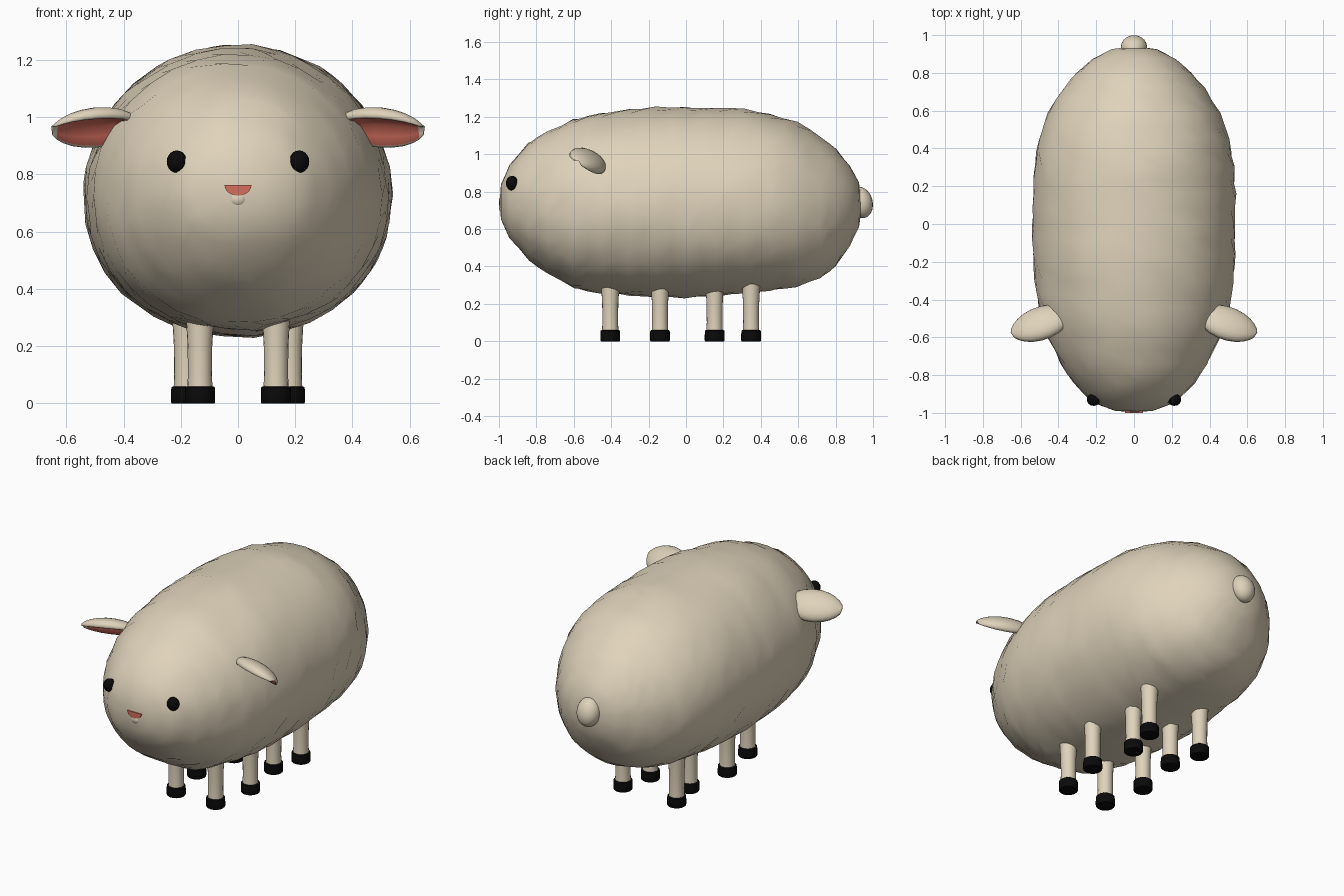
import bpy, bmesh, math, random
from mathutils import Vector, Matrix

if "Cube" in bpy.data.objects:
    bpy.data.objects.remove(bpy.data.objects["Cube"])

random.seed(4)


def material(name, rgb):
    m = bpy.data.materials.new(name)
    m.diffuse_color = (*rgb, 1)
    m.use_nodes = True
    m.node_tree.nodes["Principled BSDF"].inputs["Base Color"].default_value = m.diffuse_color
    return m


WOOL = material("cream wool", (0.74, 0.65, 0.495))
PINK = material("pink skin", (0.66, 0.155, 0.11))
BLACK = material("black", (0.003, 0.003, 0.003))


def finish(bm, name, mats, angle=None):
    bmesh.ops.recalc_face_normals(bm, faces=bm.faces[:])
    me = bpy.data.meshes.new(name)
    bm.to_mesh(me)
    bm.free()
    for m in mats:
        me.materials.append(m)
    ob = bpy.data.objects.new(name, me)
    bpy.context.collection.objects.link(ob)
    me.shade_smooth()
    if angle:
        me.set_sharp_from_angle(angle=math.radians(angle))
    return ob


def loft(bm, rings, start=None, end=None):
    """Skin closed rings of points; close ends with a pole point or a flat cap."""
    rows = [[bm.verts.new(p) for p in r] for r in rings]
    n = len(rows[0])
    grid = []
    for a, b in zip(rows, rows[1:]):
        grid.append([bm.faces.new((a[i], a[(i + 1) % n], b[(i + 1) % n], b[i]))
                     for i in range(n)])
    for pole, row in ((start, rows[0]), (end, rows[-1])):
        if pole is None:
            bm.faces.new(row)
        else:
            v = bm.verts.new(pole)
            for i in range(n):
                bm.faces.new((row[i], row[(i + 1) % n], v))
    return grid


def ball(name, centre, radii, mat, u=20, v=14, tilt=0):
    bm = bmesh.new()
    bmesh.ops.create_uvsphere(bm, u_segments=u, v_segments=v, radius=1)
    mtx = (Matrix.Translation(centre) @ Matrix.Rotation(tilt, 4, 'X')
           @ Matrix.Diagonal((*radii, 1)))
    bmesh.ops.transform(bm, matrix=mtx, verts=bm.verts[:])
    return finish(bm, name, [mat])


# Woolly body: oval sections (y, bottom, top, half width), slightly lumpy
sections = [
    (-.989, .65, .84, .10), (-.944, .553, .944, .22), (-.84, .43, 1.06, .322),
    (-.74, .36, 1.125, .39), (-.60, .283, 1.185, .46), (-.45, .258, 1.22, .505),
    (-.30, .244, 1.24, .525), (-.16, .236, 1.254, .535), (0, .232, 1.252, .538),
    (.16, .24, 1.25, .537), (.31, .255, 1.243, .527), (.45, .272, 1.216, .505),
    (.59, .288, 1.172, .455), (.72, .338, 1.09, .375), (.80, .40, 1.03, .305),
    (.875, .51, .94, .22), (.925, .61, .85, .12),
]
dense = []
for a, b in zip(sections, sections[1:]):
    dense += [a, tuple((p + q) / 2 for p, q in zip(a, b))]
dense.append(sections[-1])
N = 34
rings = []
for k, (y, lo, hi, w) in enumerate(dense):
    ring = []
    calm = min(1, w / .4) ** 2
    mid = (lo + hi) / 2 - .015 * calm
    for i in range(N):
        a = 2 * math.pi * (i + .5 * (k % 2)) / N
        j = 1 + random.uniform(-.011, .011) * calm
        c, s = math.cos(a), math.sin(a)
        if s < 0:  # fuller belly
            c, s = (math.copysign(abs(v) ** .95, v) for v in (c, s))
        h = hi - mid if s > 0 else mid - lo
        ring.append((w * j * c, y + random.uniform(-.008, .008) * calm, mid + h * j * s))
    rings.append(ring)
bm = bmesh.new()
loft(bm, rings, (0, -.996, .745), (0, .942, .73))
finish(bm, "woolly_body", [WOOL])

# Tail
ball("tail", (0, .935, .742), (.07, .063, .085), WOOL, tilt=.25)

# Eyes
for side, label in ((-1, "left"), (1, "right")):
    ball(label + "_eye", (side * .214, -.93, .845), (.036, .033, .039), BLACK, 14, 10)

# Nose: thin half disc, flat side up, set into the snout
bm = bmesh.new()
half = [(.047 * math.cos(a), .763 - .037 * math.sin(a))
        for a in [math.pi * i / 12 for i in range(13)]]
loft(bm, [[(x, y, z) for x, z in half] for y in (-1.0, -.991)])
finish(bm, "nose", [PINK], 30)

# Mouth: small bump below the nose
ball("mouth", (0, -.98, .715), (.034, .02, .028), WOOL, 14, 10)

# Legs in four pairs, each with a black hoof
profile = [(.32, .05), (.27, .047), (.2, .043), (.1, .042), (.05, .044)]
hoof = [(.06, .046), (.056, .052), (.03, .053), (.004, .053), (0, .05)]


def turned(name, prof, x, y, mat):
    bm = bmesh.new()
    loft(bm, [[(x + r * math.cos(2 * math.pi * i / 20),
                y + r * math.sin(2 * math.pi * i / 20), z) for i in range(20)]
              for z, r in prof])
    finish(bm, name, [mat], 40)


for n, (x, y) in enumerate([(.133, -.405), (.181, -.139), (.133, .153), (.181, .348)], 1):
    for side, label in ((-1, "left"), (1, "right")):
        turned(f"{label}_leg_{n}", profile, side * x, y, WOOL)
        turned(f"{label}_hoof_{n}", hoof, side * x, y, BLACK)

# Ears: leaf-shaped scoops opening forward and down, pink inside
root, tip = Vector((.35, -.47, .975)), Vector((.653, -.575, .967))
axis = tip - root
across = Vector((-.2, -.80, .57))
across = (across - axis * across.dot(axis) / axis.length_squared).normalized()
back = axis.cross(across).normalized()
if back.z < 0:
    back = -back
# stations along the ear: (fraction, half width)
widths = [(.02, .045), (.12, .07), (.25, .09), (.4, .1), (.55, .1), (.7, .09),
          (.82, .073), (.91, .052), (.97, .03)]
M = 12
for side, label in ((-1, "left"), (1, "right")):
    rings = []
    for t, w in widths:
        c = root + axis * t - back * .012
        k = w / .1
        # rounded back, then rim, then the hollow inside
        pts = [(w * math.cos(math.pi * i / M), .056 * k * math.sin(math.pi * i / M))
               for i in range(M + 1)]
        dip = .048 * k if t > .2 else 0
        pts += [(-w * .95, -.016 * k), (-w * .82, -.016 * k)]
        pts += [(w * .8 * u, dip * (1 - u * u) - .014 * k) for u in (-.75, -.3, .3, .75)]
        pts += [(w * .82, -.016 * k), (w * .95, -.016 * k)]
        rings.append([c + across * u + back * v for u, v in pts])
    rings = [[(side * p.x, p.y, p.z) for p in r] for r in rings]
    bm = bmesh.new()
    grid = loft(bm, rings, *[(side * p.x, p.y, p.z) for p in (root, tip)])
    for row in grid[1:-1]:
        for f in row[M + 2:M + 7]:
            f.material_index = 1
    finish(bm, label + "_ear", [WOOL, PINK])
